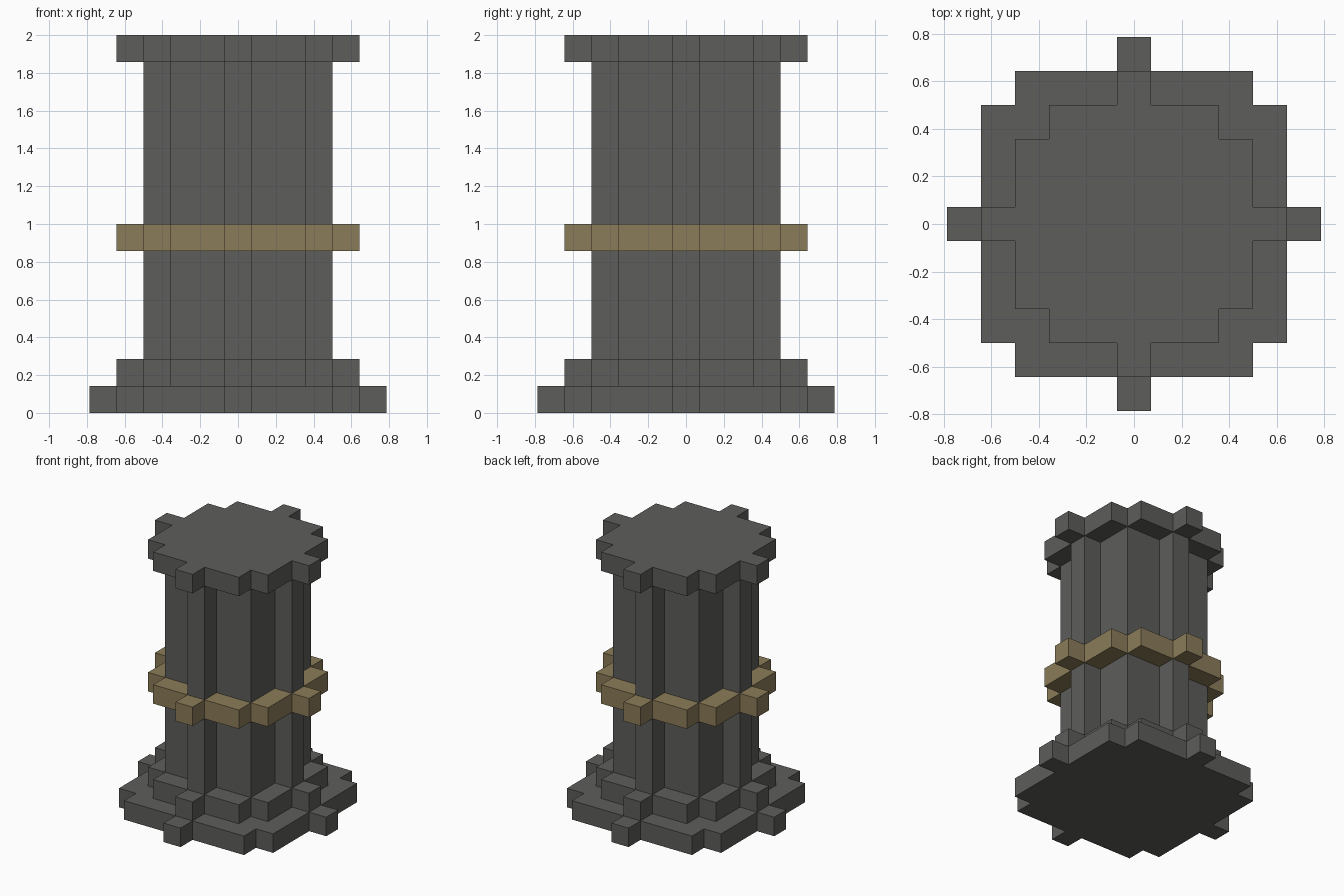
import bpy, bmesh

if "Cube" in bpy.data.objects:
    bpy.data.objects.remove(bpy.data.objects["Cube"])

U = 1 / 7  # one block of the stepped grid


def material(name, color):
    m = bpy.data.materials.new(name)
    m.diffuse_color = (*color, 1)
    m.use_nodes = True
    m.node_tree.nodes["Principled BSDF"].inputs["Base Color"].default_value = m.diffuse_color
    return m


stone = material("dark_stone", (0.11, 0.11, 0.105))
brass = material("dull_brass", (0.26, 0.20, 0.10))


def outline(corner):
    """Mirror one quadrant's stepped corner into a full closed outline."""
    pts, quarter = [], corner
    for _ in range(4):
        pts += quarter
        quarter = [(-y, x) for x, y in quarter]
    return pts


def prism(name, corner, z0, z1, mat):
    """Extrude a stepped outline between two heights, given in blocks."""
    bm = bmesh.new()
    face = bm.faces.new([bm.verts.new((x * U, y * U, z0 * U)) for x, y in outline(corner)])
    top = bmesh.ops.extrude_face_region(bm, geom=[face])["geom"]
    bmesh.ops.translate(bm, vec=(0, 0, (z1 - z0) * U),
                        verts=[g for g in top if isinstance(g, bmesh.types.BMVert)])
    bmesh.ops.recalc_face_normals(bm, faces=bm.faces)
    mesh = bpy.data.meshes.new(name)
    bm.to_mesh(mesh)
    bm.free()
    mesh.materials.append(mat)
    ob = bpy.data.objects.new(name, mesh)
    bpy.context.collection.objects.link(ob)
    return ob


# Quadrant profiles running from the +x rib to the +y rib, in blocks
shaft_q = [(3.5, 0.5), (2.5, 0.5), (2.5, 2.5), (0.5, 2.5), (0.5, 3.5)]
collar_q = [(4.5, 0.5), (3.5, 0.5), (3.5, 2.5), (2.5, 2.5),
            (2.5, 3.5), (0.5, 3.5), (0.5, 4.5)]
plinth_q = [(5.5, 0.5), (4.5, 0.5), (4.5, 3.5), (3.5, 3.5),
            (3.5, 4.5), (0.5, 4.5), (0.5, 5.5)]

# Base
prism("plinth", plinth_q, 0, 1, stone)
prism("base_step", collar_q, 1, 2, stone)
# Ribbed shaft with its band
prism("shaft", shaft_q, 2, 13, stone)
prism("middle_band", collar_q, 6, 7, brass)
# Capital
prism("cap", collar_q, 13, 14, stone)
